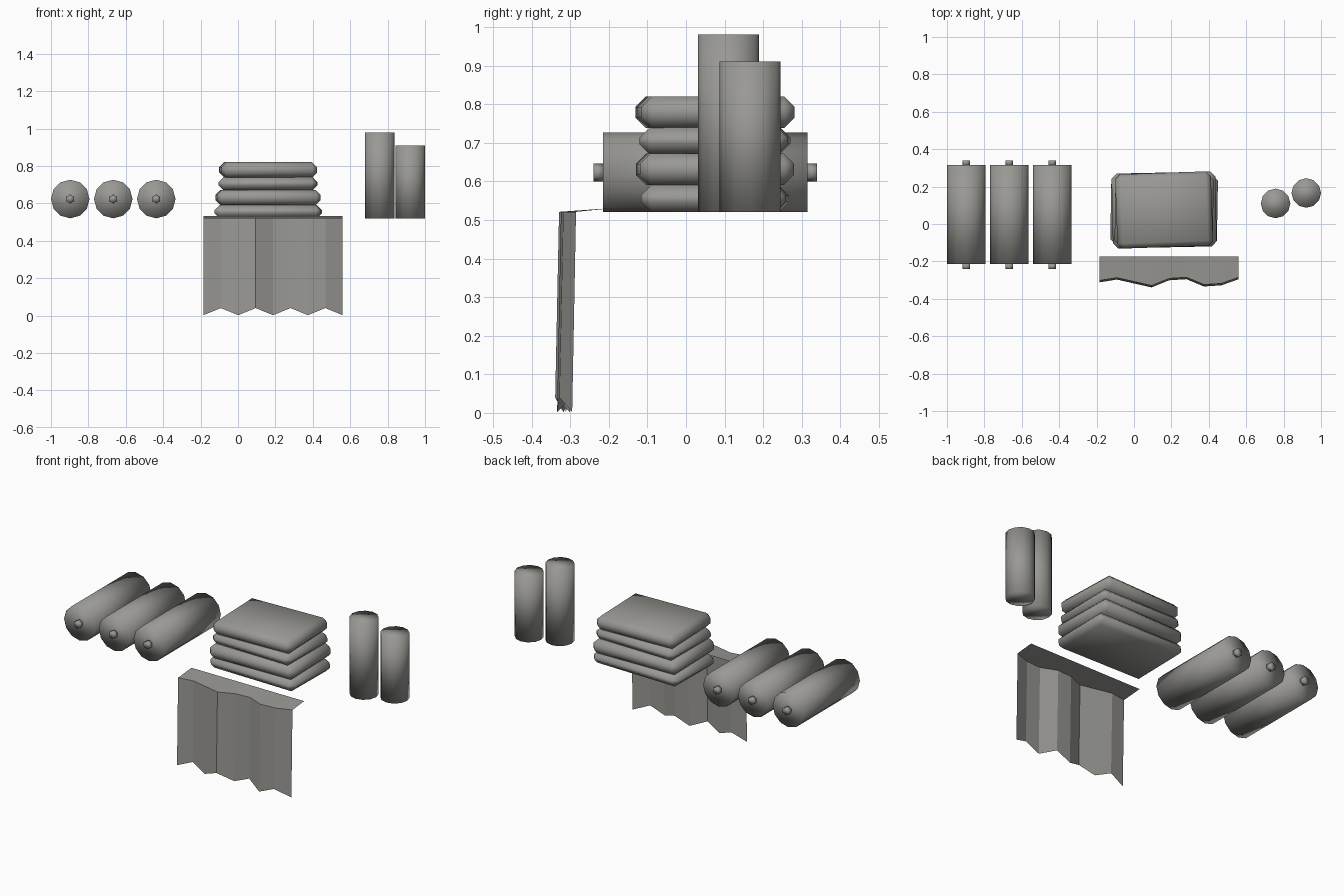
import bpy, bmesh, math
from mathutils import Matrix

if "Cube" in bpy.data.objects:
    bpy.data.objects.remove(bpy.data.objects["Cube"])

grey = bpy.data.materials.new("warm grey")
grey.diffuse_color = (0.32, 0.315, 0.295, 1)
grey.use_nodes = True
grey.node_tree.nodes["Principled BSDF"].inputs["Base Color"].default_value = grey.diffuse_color


def finish(bm, name, smooth=True):
    bmesh.ops.recalc_face_normals(bm, faces=bm.faces)
    for f in bm.faces:
        f.smooth = smooth
    me = bpy.data.meshes.new(name)
    bm.to_mesh(me)
    bm.free()
    me.materials.append(grey)
    ob = bpy.data.objects.new(name, me)
    bpy.context.collection.objects.link(ob)
    return ob


def cylinder(bm, centre, radius, depth, sides, lying=False):
    m = Matrix.Translation(centre)
    if lying:
        m = m @ Matrix.Rotation(math.pi / 2, 4, 'X')
    bmesh.ops.create_cone(bm, cap_ends=True, segments=sides, radius1=radius,
                          radius2=radius, depth=depth, matrix=m)


# Rolled towels lying front to back, each with a small core at both ends
for i, x in enumerate((-0.897, -0.667, -0.437)):
    bm = bmesh.new()
    cylinder(bm, (x, 0.05, 0.623), 0.103, 0.53, 12, True)
    finish(bm, f"rolled_towel_{i + 1}")
    bm = bmesh.new()
    for y in (-0.2275, 0.3275):
        cylinder(bm, (x, y, 0.623), 0.023, 0.025, 6, True)
    finish(bm, f"roll_core_{i + 1}")

# Standing bottles
for i, (x, y, h) in enumerate(((0.757, 0.11, 0.46), (0.921, 0.166, 0.39))):
    bm = bmesh.new()
    cylinder(bm, (x, y, 0.52 + h / 2), 0.079, h, 12)
    finish(bm, f"bottle_{i + 1}")

# Stack of folded towels: width, depth, bottom, top, turn in degrees
layers = ((0.57, 0.375, 0.52, 0.59, -1.0), (0.555, 0.40, 0.59, 0.672, 1.2),
          (0.525, 0.385, 0.67, 0.74, -0.8), (0.512, 0.397, 0.738, 0.82, 2.0))
for i, (w, d, z0, z1, turn) in enumerate(layers):
    bm = bmesh.new()
    m = (Matrix.Translation((0.161, 0.075, (z0 + z1) / 2))
         @ Matrix.Rotation(math.radians(turn), 4, 'Z')
         @ Matrix.Diagonal((w, d, z1 - z0, 1)))
    bmesh.ops.create_cube(bm, size=1, matrix=m)
    bmesh.ops.bevel(bm, geom=bm.edges[:], offset=0.027, segments=1,
                    profile=0.5, affect='EDGES')
    finish(bm, f"folded_towel_{i + 1}")

# Hanging towel: flat flap on top, wavy drop in front, zigzag hem
wave = (-0.302, -0.287, -0.308, -0.329, -0.291, -0.285, -0.324, -0.318, -0.285)
bm = bmesh.new()
rows = []
for i, y in enumerate(wave):
    x = -0.185 + 0.745 * i / 8
    hem = 0.04 if i % 2 else 0.002
    points = ((x, -0.175, 0.532), (x, y, 0.521), (x, y - 0.010, hem))
    rows.append([bm.verts.new(p) for p in points])
for a, b in zip(rows, rows[1:]):
    for j in range(2):
        bm.faces.new((a[j], a[j + 1], b[j + 1], b[j]))
finish(bm, "hanging_towel", smooth=False)
